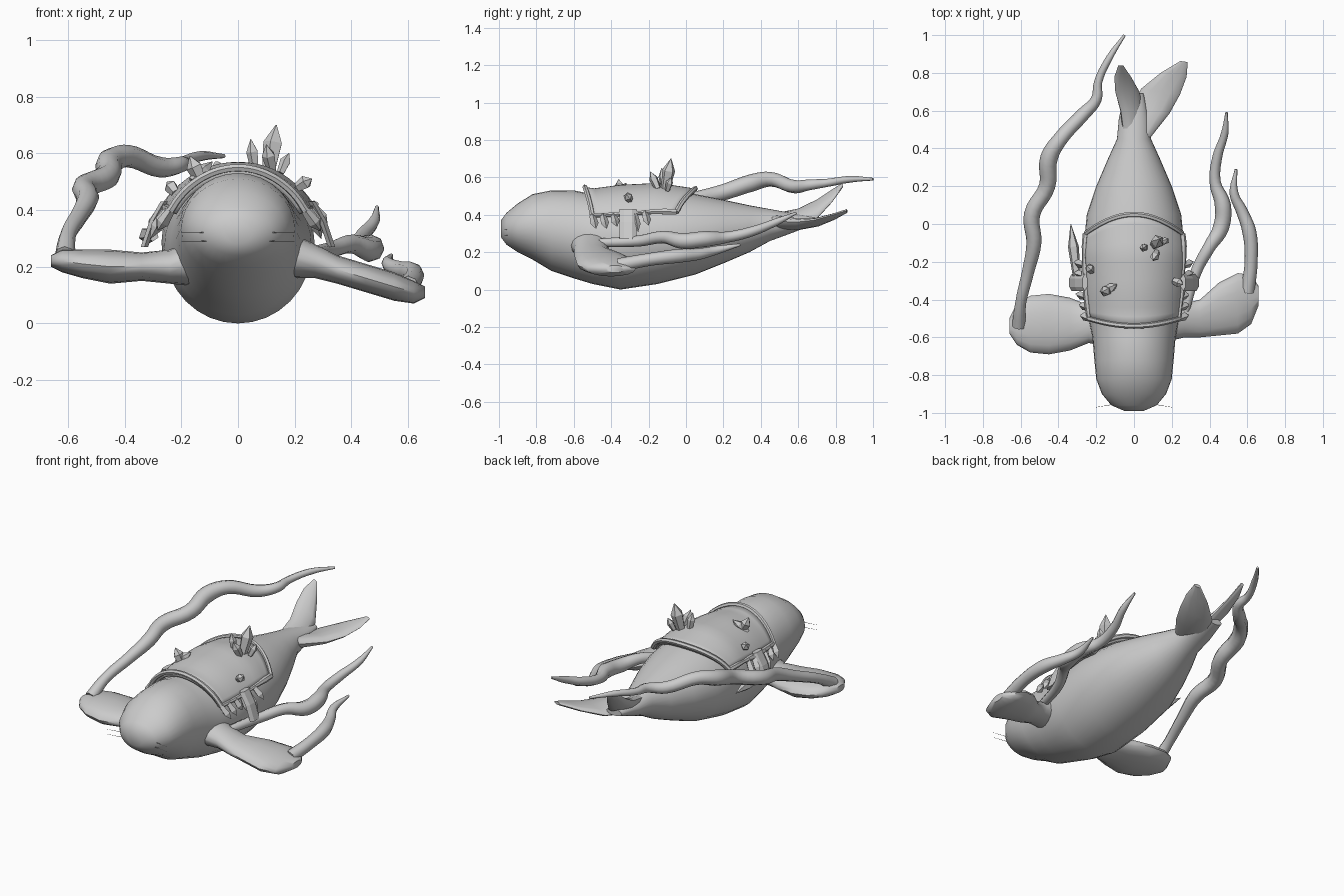
import bpy, bmesh, math, random
from mathutils import Vector

random.seed(4)
scene_cube = bpy.data.objects.get("Cube")
if scene_cube:
    bpy.data.objects.remove(scene_cube, do_unlink=True)

grey = bpy.data.materials.new("pale grey")
grey.use_nodes = True
grey.diffuse_color = (0.6, 0.6, 0.6, 1)
grey.node_tree.nodes["Principled BSDF"].inputs["Base Color"].default_value = grey.diffuse_color

X, Y, Z = Vector((1, 0, 0)), Vector((0, 1, 0)), Vector((0, 0, 1))


def finish(obj, smooth=True):
    """Give the part its colour and shading."""
    obj.data.materials.clear()
    obj.data.materials.append(grey)
    if smooth:
        bpy.ops.object.select_all(action="DESELECT")
        obj.select_set(True)
        bpy.context.view_layer.objects.active = obj
        bpy.ops.object.shade_smooth_by_angle(angle=math.radians(50))
    return obj


def mesh_object(name, bm, smooth=True):
    bmesh.ops.recalc_face_normals(bm, faces=bm.faces)
    mesh = bpy.data.meshes.new(name)
    bm.to_mesh(mesh)
    bm.free()
    obj = bpy.data.objects.new(name, mesh)
    bpy.context.collection.objects.link(obj)
    return finish(obj, smooth)


def loft(name, rings, u, v, sides=16, smooth=True):
    """Skin elliptical rings given as (centre, half size on u, half size on v)."""
    bm = bmesh.new()
    loops = []
    for centre, a, b in rings:
        turn = [math.tau * i / sides for i in range(sides)]
        loops.append([bm.verts.new(Vector(centre) + u * a * math.cos(t) + v * b * math.sin(t)) for t in turn])
    for low, high in zip(loops, loops[1:]):
        for i in range(sides):
            j = (i + 1) % sides
            bm.faces.new((low[i], low[j], high[j], high[i]))
    bm.faces.new(loops[0])
    bm.faces.new(loops[-1])
    return mesh_object(name, bm, smooth)


def strand(name, points, depth, sides=2):
    """Tapered wavy tube; each point is (x, y, z, radius factor)."""
    curve = bpy.data.curves.new(name, "CURVE")
    curve.dimensions = "3D"
    curve.bevel_depth, curve.bevel_resolution = depth, sides
    curve.resolution_u, curve.use_fill_caps = 5, True
    spline = curve.splines.new("BEZIER")
    spline.bezier_points.add(len(points) - 1)
    for bp, (x, y, z, r) in zip(spline.bezier_points, points):
        bp.co, bp.radius = (x, y, z), r
        bp.handle_left_type = bp.handle_right_type = "AUTO"
    obj = bpy.data.objects.new(name, curve)
    bpy.context.collection.objects.link(obj)
    bpy.ops.object.select_all(action="DESELECT")
    obj.select_set(True)
    bpy.context.view_layer.objects.active = obj
    bpy.ops.object.convert(target="MESH")
    return finish(bpy.context.object)


def crystal(name, base, tip, radius, sides=5):
    """Faceted shard that widens a little and then comes to a point."""
    base, tip = Vector(base), Vector(tip)
    axis = tip - base
    u = axis.cross(Y if abs(axis.normalized().y) < 0.8 else X).normalized()
    v = axis.cross(u).normalized()
    steps = ((0, 0.7), (0.6, 1), (1, 0.05))
    return loft(name, [(base + axis * t, radius * s, radius * s) for t, s in steps], u, v, sides, False)


# Body: y, underside, top, half width
profile = [
    (-0.99, 0.28, 0.37, 0.05), (-0.96, 0.24, 0.41, 0.12), (-0.90, 0.20, 0.46, 0.17),
    (-0.82, 0.16, 0.51, 0.20), (-0.72, 0.10, 0.53, 0.21), (-0.60, 0.06, 0.53, 0.22),
    (-0.50, 0.03, 0.51, 0.24), (-0.35, 0.00, 0.53, 0.26), (-0.15, 0.03, 0.54, 0.27),
    (0.05, 0.08, 0.51, 0.25), (0.20, 0.14, 0.48, 0.20), (0.34, 0.20, 0.45, 0.14),
    (0.45, 0.26, 0.43, 0.09), (0.56, 0.30, 0.41, 0.08), (0.69, 0.35, 0.39, 0.05),
]


def body_at(y):
    for p, q in zip(profile, profile[1:]):
        if p[0] <= y <= q[0]:
            f = (y - p[0]) / (q[0] - p[0])
            low, top, wide = [p[i] + (q[i] - p[i]) * f for i in (1, 2, 3)]
            return (low + top) / 2, (top - low) / 2, wide


rings = [((0, y, (low + top) / 2), w, (top - low) / 2) for y, low, top, w in profile]
loft("body", rings, X, Z, 32)

# Face: shallow eyes and whiskers
for side, word in ((1, "left"), (-1, "right")):
    bm = bmesh.new()
    bmesh.ops.create_uvsphere(bm, u_segments=12, v_segments=8, radius=0.03)
    bmesh.ops.translate(bm, verts=bm.verts, vec=(side * 0.11, -0.89, 0.39))
    mesh_object(f"{word}_eye", bm)
    for k in range(2):
        z = 0.29 + k * 0.03
        strand(f"{word}_whisker", [(side * 0.08, -0.95, z, 1), (side * 0.2, -0.97, z, 0.3)], 0.002, 0)

# Flippers: x, y, z, half length on y, half thickness
right_fin = [(-0.14, -0.53, 0.22, 0.12, 0.09), (-0.24, -0.53, 0.20, 0.10, 0.06),
             (-0.34, -0.53, 0.20, 0.14, 0.05), (-0.45, -0.53, 0.20, 0.16, 0.06),
             (-0.55, -0.53, 0.21, 0.15, 0.05), (-0.62, -0.53, 0.22, 0.11, 0.04),
             (-0.66, -0.54, 0.22, 0.04, 0.02)]
left_fin = [(0.14, -0.51, 0.25, 0.12, 0.09), (0.27, -0.51, 0.22, 0.09, 0.06),
            (0.35, -0.50, 0.19, 0.10, 0.05), (0.45, -0.45, 0.16, 0.14, 0.05),
            (0.55, -0.42, 0.13, 0.16, 0.05), (0.62, -0.40, 0.11, 0.13, 0.04),
            (0.66, -0.38, 0.11, 0.05, 0.02)]
for name, fin in (("right_flipper", right_fin), ("left_flipper", left_fin)):
    loft(name, [((x, y, z), a, b) for x, y, z, a, b in fin], Y, Z)

# Tail flukes: centre, half width, half thickness
loft("right_fluke", [((0, 0.50, 0.36), 0.07, 0.04), ((-0.01, 0.60, 0.38), 0.075, 0.035),
                     ((-0.035, 0.70, 0.43), 0.08, 0.025), ((-0.06, 0.78, 0.50), 0.055, 0.015),
                     ((-0.07, 0.84, 0.56), 0.015, 0.01)],
     Vector((-0.8, 0, 0.6)), Vector((0.6, 0, 0.8)), 12)
loft("left_fluke", [((0.02, 0.47, 0.36), 0.07, 0.04), ((0.09, 0.60, 0.35), 0.10, 0.03),
                    ((0.14, 0.70, 0.36), 0.105, 0.02), ((0.21, 0.79, 0.39), 0.07, 0.015),
                    ((0.265, 0.86, 0.42), 0.02, 0.01)],
     Vector((0.98, -0.15, 0.1)), Z, 12)

# Trailing weed strands
strand("long_right_strand", [
    (-0.61, -0.54, 0.24, 1), (-0.60, -0.42, 0.31, 0.8), (-0.56, -0.25, 0.38, 0.9), (-0.53, -0.10, 0.44, 1.1),
    (-0.54, 0.05, 0.48, 1.2), (-0.46, 0.20, 0.52, 1.2), (-0.45, 0.35, 0.57, 1.3), (-0.39, 0.45, 0.59, 1.1),
    (-0.27, 0.58, 0.55, 1), (-0.20, 0.66, 0.56, 0.8), (-0.19, 0.75, 0.57, 0.6), (-0.13, 0.88, 0.59, 0.5),
    (-0.05, 1.0, 0.59, 0.2)], 0.036)
strand("inner_left_strand", [
    (0.27, -0.46, 0.25, 0.7), (0.33, -0.25, 0.26, 0.9), (0.40, -0.12, 0.28, 1), (0.46, -0.02, 0.26, 1.3),
    (0.47, 0.10, 0.27, 1.3), (0.43, 0.22, 0.28, 0.9), (0.44, 0.35, 0.31, 0.8), (0.48, 0.48, 0.36, 0.6),
    (0.49, 0.59, 0.41, 0.2)], 0.033)
strand("outer_left_strand", [
    (0.60, -0.36, 0.13, 1.1), (0.62, -0.20, 0.16, 1), (0.61, -0.04, 0.18, 1.1), (0.57, 0.07, 0.19, 0.9),
    (0.53, 0.16, 0.21, 0.7), (0.54, 0.29, 0.24, 0.2)], 0.034)


# Saddle blanket: shell that follows the back, with rounded ends
def saddle_point(along, degrees, gap=0.03):
    t = math.radians(degrees)
    swing = math.cos(t) ** 2
    front, back = -0.54 + 0.05 * swing, 0.05 - 0.13 * swing
    y = front + (back - front) * along
    mid, tall, wide = body_at(y)
    return Vector((math.cos(t) * (wide + gap), y, mid + math.sin(t) * (tall + gap)))


bm = bmesh.new()
rows = [[bm.verts.new(saddle_point(i / 12, 28 + 124 * k / 20)) for k in range(21)] for i in range(13)]
for p, q in zip(rows, rows[1:]):
    for k in range(20):
        bm.faces.new((p[k], p[k + 1], q[k + 1], q[k]))
saddle = mesh_object("saddle_blanket", bm)
solid = saddle.modifiers.new("thickness", "SOLIDIFY")
solid.thickness, solid.offset = 0.025, -1
for name, along in (("saddle_front_rim", 0), ("saddle_back_rim", 1)):
    strand(name, [(*saddle_point(along, 28 + 12.4 * k), 1) for k in range(11)], 0.014, 1)

# Edge, straps and ragged fringe hanging on both sides
for side, word in ((1, "left"), (-1, "right")):
    edge = 28 if side > 0 else 152
    strand(f"{word}_saddle_edge",
           [(*saddle_point(k / 7, edge), random.uniform(0.7, 1.3)) for k in range(8)], 0.014, 1)
    for k in range(6):
        top = saddle_point(k / 8, edge)
        drop = Vector((side * random.uniform(0.03, 0.06), 0.02, -random.uniform(0.06, 0.11)))
        crystal(f"{word}_fringe", top, top + drop, 0.022, 4)
    loft(f"{word}_strap", [((side * x, -0.31, z), 0.045, 0.015) for x, z in ((0.26, 0.43), (0.30, 0.36), (0.33, 0.27))],
         Y, X, 6, False)

# Crystals on the saddle and one long shard at the side
crystals = [
    ((0.11, -0.11, 0.54), (0.135, -0.08, 0.70), 0.036), ((0.06, -0.12, 0.54), (0.045, -0.13, 0.65), 0.022),
    ((0.12, -0.15, 0.54), (0.10, -0.19, 0.63), 0.025), ((0.15, -0.10, 0.53), (0.18, -0.08, 0.60), 0.02),
    ((-0.13, -0.35, 0.50), (-0.17, -0.36, 0.59), 0.03), ((-0.16, -0.36, 0.50), (-0.09, -0.32, 0.57), 0.025),
    ((-0.22, -0.25, 0.46), (-0.25, -0.22, 0.50), 0.025), ((0.21, -0.30, 0.48), (0.26, -0.32, 0.51), 0.025),
    ((-0.30, -0.30, 0.31), (-0.335, 0.0, 0.31), 0.03),
]
for base, tip, radius in crystals:
    crystal("crystal", base, tip, radius)
